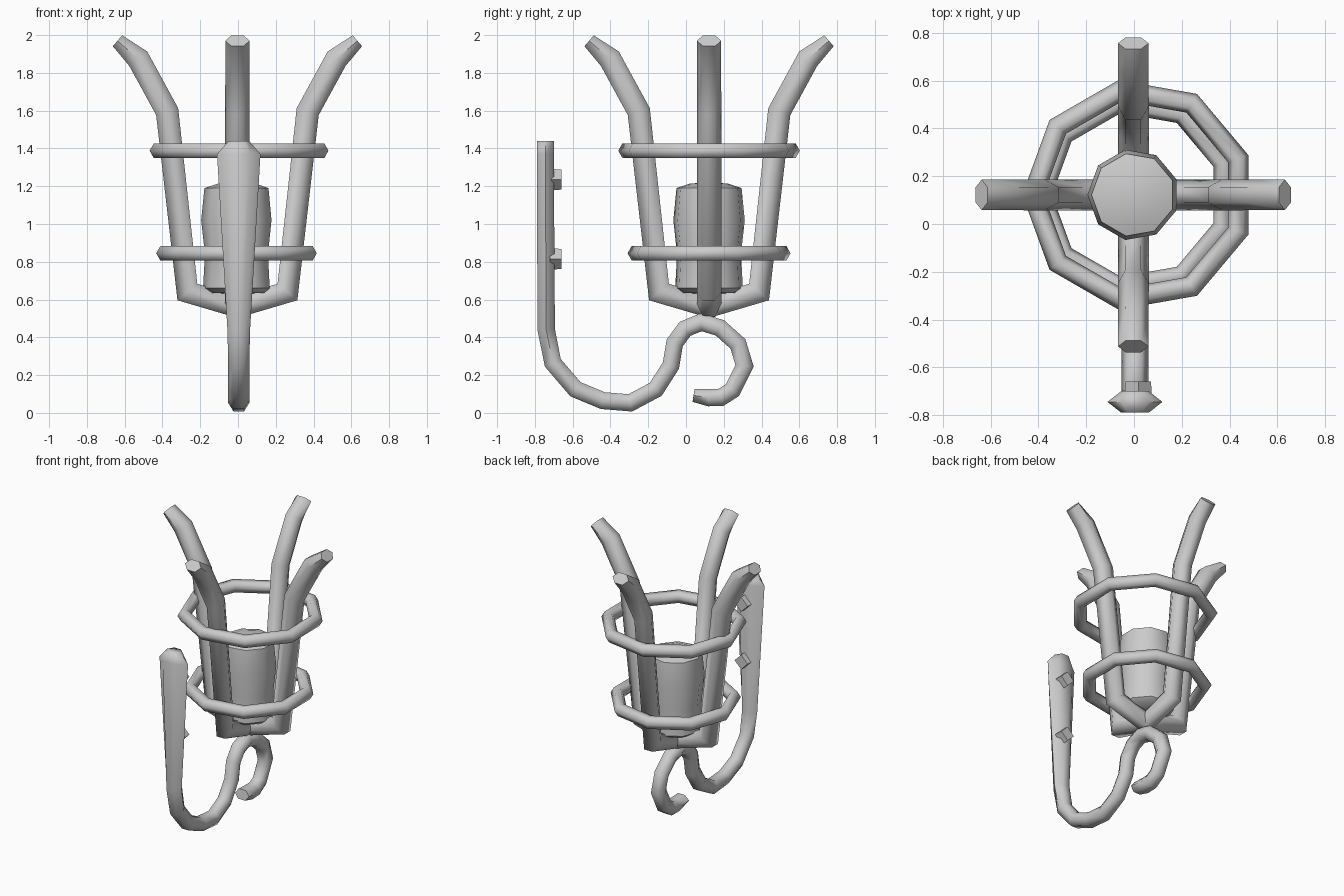
import bpy, bmesh, math
from mathutils import Vector, Matrix

if "Cube" in bpy.data.objects:
    bpy.data.objects.remove(bpy.data.objects["Cube"])


def finish(name, bm, angle=65):
    bmesh.ops.recalc_face_normals(bm, faces=bm.faces)
    me = bpy.data.meshes.new(name)
    bm.to_mesh(me)
    bm.free()
    ob = bpy.data.objects.new(name, me)
    bpy.context.collection.objects.link(ob)
    bpy.ops.object.select_all(action='DESELECT')
    ob.select_set(True)
    bpy.context.view_layer.objects.active = ob
    bpy.ops.object.shade_smooth_by_angle(angle=math.radians(angle))
    return ob


def sweep(name, stations, matrix, sides=6):
    """Planar bar. Station = (u, z, half width across plane, half thickness in plane)."""
    bm = bmesh.new()
    pts = [Vector(s[:2]) for s in stations]
    rings = []
    for i, (u, z, w, t) in enumerate(stations):
        a = (pts[i] - pts[i - 1]).normalized() if i else None
        b = (pts[i + 1] - pts[i]).normalized() if i < len(pts) - 1 else None
        a, b = a or b, b or a
        d = (a + b).normalized()
        t /= max(d.dot(a), 0.5)  # mitre at the bends
        n = Vector((-d.y, d.x))
        ring = []
        for k in range(sides):
            ang = 2 * math.pi * k / sides
            s = t * math.sin(ang) / math.sin(math.pi / 3)
            ring.append(bm.verts.new(matrix @ Vector((u + n.x * s, w * math.cos(ang), z + n.y * s))))
        rings.append(ring)
    for r, q in zip(rings, rings[1:]):
        for k in range(sides):
            j = (k + 1) % sides
            bm.faces.new((r[k], r[j], q[j], q[k]))
    bm.faces.new(rings[0])
    bm.faces.new(rings[-1])
    return finish(name, bm)


CY = 0.122  # cage axis in y

# Four cage prongs, flaring at the top
prong = [(0, 0.56, 0.065, 0.055), (0.265, 0.64, 0.065, 0.057), (0.372, 1.595, 0.065, 0.06),
         (0.525, 1.875, 0.064, 0.06), (0.635, 1.97, 0.064, 0.038)]
for i in range(4):
    m = Matrix.Translation((-0.003, CY, 0)) @ Matrix.Rotation(i * math.pi / 2, 4, 'Z')
    sweep(f"cage_prong_{i + 1}", prong, m)

# Two nine-sided hoops
for name, x, z, major in (("upper_hoop", 0.02, 1.388, 0.443), ("lower_hoop", 0.005, 0.845, 0.393)):
    bpy.ops.mesh.primitive_torus_add(major_segments=9, minor_segments=6, major_radius=major,
                                     minor_radius=0.045, location=(x, CY, z),
                                     rotation=(0, 0, math.radians(20)))
    bpy.context.object.name = name
    bpy.ops.object.shade_smooth_by_angle(angle=math.radians(65))

# Torch core inside the cage
bm = bmesh.new()
profile = [(0, 0.63), (0.15, 0.635), (0.182, 0.66), (0.172, 0.84), (0.192, 1.02),
           (0.175, 1.19), (0.1, 1.215), (0, 1.218)]
vs = [bm.verts.new((-r, 0, z)) for r, z in profile]
es = [bm.edges.new(p) for p in zip(vs, vs[1:])]
bmesh.ops.spin(bm, geom=vs + es, cent=(0, 0, 0), axis=(0, 0, 1), angle=2 * math.pi,
               steps=9, use_duplicate=False)
bmesh.ops.remove_doubles(bm, verts=bm.verts, dist=1e-4)
bmesh.ops.translate(bm, verts=bm.verts, vec=(-0.003, CY, 0))
finish("torch_core", bm, 50)

# Wall strap that curls into the scrolled hook under the cage
strap = [(-0.745, 1.44, 0.055, 0.045), (-0.745, 1.37, 0.115, 0.045), (-0.74, 0.44, 0.06, 0.046)]
curl = [(-0.705, 0.265), (-0.585, 0.125), (-0.44, 0.065), (-0.295, 0.053), (-0.16, 0.125),
        (-0.08, 0.25), (-0.06, 0.37), (-0.005, 0.445), (0.08, 0.48), (0.18, 0.45),
        (0.275, 0.365), (0.31, 0.25), (0.245, 0.12), (0.185, 0.082), (0.12, 0.08)]
strap += [(u, z, 0.056, 0.045) for u, z in curl] + [(0.04, 0.093, 0.056, 0.035)]
to_yz = Matrix.Translation((0.004, 0, 0)) @ Matrix.Rotation(math.pi / 2, 4, 'Z')
sweep("wall_strap_and_scroll", strap, to_yz)

# Diamond-shaped studs on the back of the strap
for i, z in enumerate((1.235, 0.815)):
    bm = bmesh.new()
    m = (Matrix.Translation((0.018, -0.69, z)) @ Matrix.Rotation(-math.pi / 2, 4, 'X'))
    bmesh.ops.create_cone(bm, cap_ends=True, segments=4, radius1=0.057, radius2=0.053,
                          depth=0.06, matrix=m)
    finish(f"strap_stud_{i + 1}", bm, 30)
